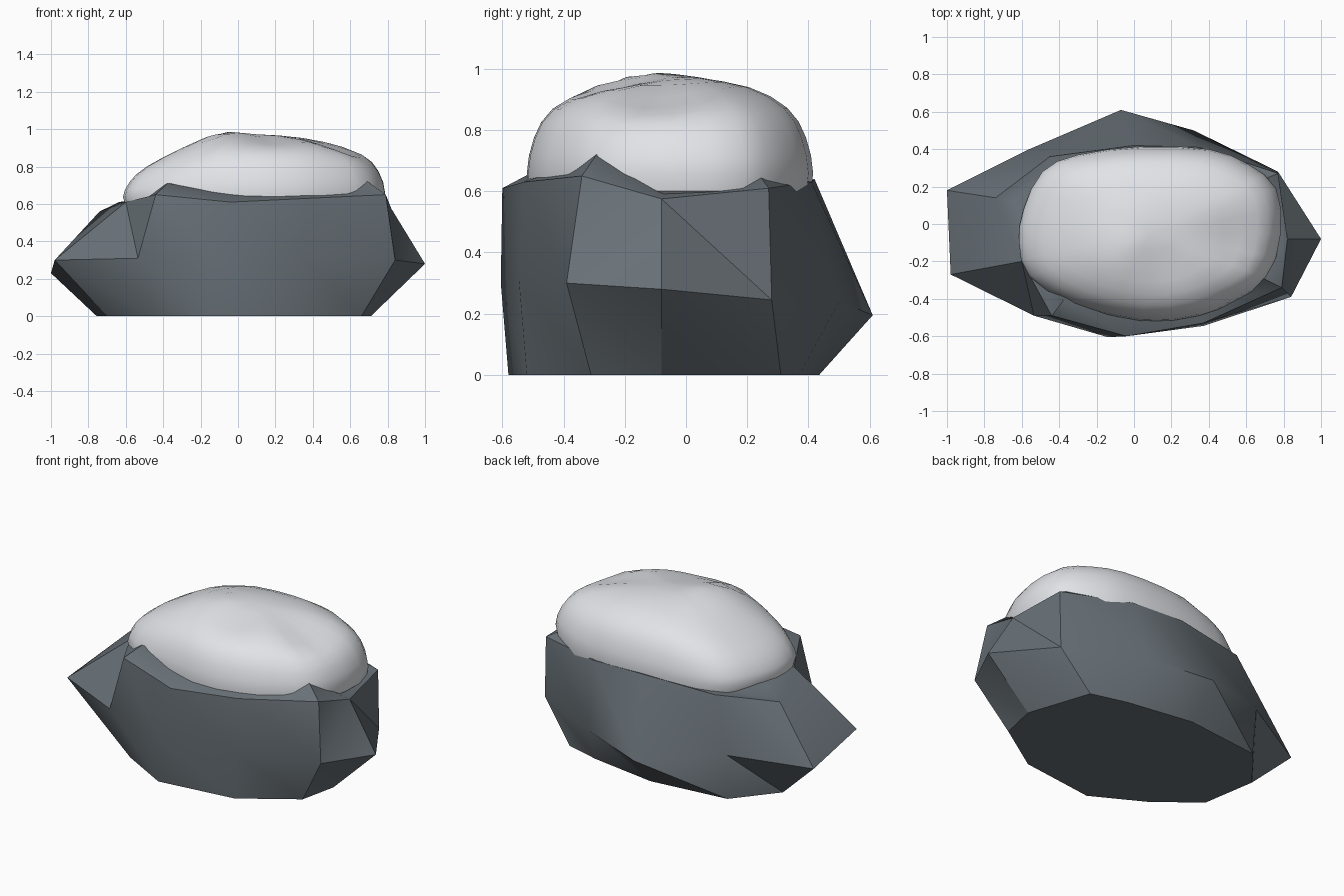
import bpy, bmesh, math
from mathutils import Vector

if "Cube" in bpy.data.objects:
    bpy.data.objects.remove(bpy.data.objects["Cube"])


def material(name, rgb):
    m = bpy.data.materials.new(name)
    m.diffuse_color = (*rgb, 1)
    m.use_nodes = True
    m.node_tree.nodes["Principled BSDF"].inputs["Base Color"].default_value = m.diffuse_color
    return m


def finish(bm, name, mat, angle):
    bmesh.ops.recalc_face_normals(bm, faces=bm.faces)
    me = bpy.data.meshes.new(name)
    bm.to_mesh(me)
    bm.free()
    me.materials.append(mat)
    ob = bpy.data.objects.new(name, me)
    bpy.context.collection.objects.link(ob)
    bpy.ops.object.select_all(action='DESELECT')
    ob.select_set(True)
    bpy.context.view_layer.objects.active = ob
    bpy.ops.object.shade_smooth_by_angle(angle=math.radians(angle))
    return ob


stone = material("dark slate stone", (0.14, 0.165, 0.185))
white = material("snow white", (0.75, 0.77, 0.80))

# Rock: eleven columns counter-clockwise: base (x, y), widest point, upper rim, rise of rock under the snow
columns = [
    ((.71, -.08), (1.0, -.08, .28), (.82, -.08, .575), .03),
    ((.58, .31), (.77, .28, .245), (.77, .27, .61), .06),
    ((.36, .37), (.32, .50, .24), (.35, .41, .63), -.01),
    ((-.06, .435), (-.07, .61, .195), (.0, .42, .64), -.02),
    ((-.55, .38), (-.56, .40, .28), (-.45, .36, .61), 0),
    ((-.755, .13), (-1.0, .18, .23), (-.74, .14, .56), .05),
    ((-.70, -.21), (-.98, -.27, .30), (-.60, -.20, .61), .02),
    ((-.45, -.41), (-.535, -.49, .31), (-.44, -.49, .65), .06),
    ((-.14, -.58), (-.14, -.605, .30), (-.04, -.60, .61), .04),
    ((.34, -.52), (.37, -.545, .30), (.37, -.53, .63), .03),
    ((.66, -.31), (.84, -.39, .30), (.79, -.34, .65), .08),
]
bm = bmesh.new()
base = [bm.verts.new((*c[0], 0)) for c in columns]
mid = [bm.verts.new(c[1]) for c in columns]
rim = [bm.verts.new(c[2]) for c in columns]
inner = [bm.verts.new((c[2][0] * .86, c[2][1] * .84, c[2][2] + c[3])) for c in columns]
peak = bm.verts.new((.05, -.05, .70))
n = len(columns)
for i in range(n):
    j = (i + 1) % n
    bm.faces.new((base[i], base[j], mid[i]))
    bm.faces.new((base[j], mid[j], mid[i]))
    if j == 0:  # shallow valley on the right flank
        bm.faces.new((mid[i], mid[j], rim[j]))
        bm.faces.new((mid[i], rim[j], rim[i]))
    else:
        bm.faces.new((mid[i], mid[j], rim[i]))
        bm.faces.new((mid[j], rim[j], rim[i]))
    bm.faces.new((rim[i], rim[j], inner[i]))
    bm.faces.new((rim[j], inner[j], inner[i]))
    bm.faces.new((inner[i], inner[j], peak))
bm.faces.new(base[::-1])
finish(bm, "rock", stone, 31)

# Snow cap: outline seen from above, raised through shrinking rings
outline = [(.785, -.05), (.76, .19), (.61, .32), (.40, .40), (.05, .415), (-.30, .37),
           (-.49, .28), (-.59, .08), (-.615, -.10), (-.56, -.28), (-.32, -.43),
           (.05, -.52), (.35, -.49), (.54, -.41), (.71, -.29)]
centre = Vector((.09, -.05))


def smooth_outline(points, steps):
    # Catmull-Rom curve through the outline
    out = []
    p = [Vector(q) for q in points]
    for i in range(len(p)):
        a, b, c, d = (p[(i + k) % len(p)] for k in (-1, 0, 1, 2))
        for s in range(steps):
            t = s / steps
            out.append(.5 * (2 * b + (c - a) * t + (2 * a - 5 * b + 4 * c - d) * t * t
                             + (3 * b - a - 3 * c + d) * t ** 3))
    return out


def bump(x, y, cx, cy, r):
    return math.exp(-((x - cx) ** 2 + (y - cy) ** 2) / r ** 2)


def snow_height(x, y):
    h = .365 - .25 * max(0, -x - .10)
    h += .025 * bump(x, y, -.06, -.12, .22) - .05 * bump(x, y, .55, -.10, .15)
    h -= .03 * bump(x, y, .15, -.25, .16)
    return h - .015 * bump(x, y, -.1, .15, .15)


# (ring size, share of full height)
profile = [(.90, -.10), (.985, 0), (1.0, .16), (.985, .32), (.95, .48), (.90, .62), (.82, .745),
           (.70, .85), (.55, .93), (.38, .975), (.20, 1.0)]
ring_points = smooth_outline(outline, 2)
bm = bmesh.new()
rings = []
for size, share in profile:
    ring = []
    for q in ring_points:
        x, y = centre + (q - centre) * size
        ring.append(bm.verts.new((x, y, .60 + share * snow_height(x, y))))
    rings.append(ring)
top = bm.verts.new((*centre, .60 + snow_height(*centre)))
n = len(ring_points)
for i in range(n):
    j = (i + 1) % n
    for a, b in zip(rings, rings[1:]):
        bm.faces.new((a[i], a[j], b[j], b[i]))
    bm.faces.new((rings[-1][i], rings[-1][j], top))
bm.faces.new(rings[0][::-1])
finish(bm, "snow_cap", white, 40)
